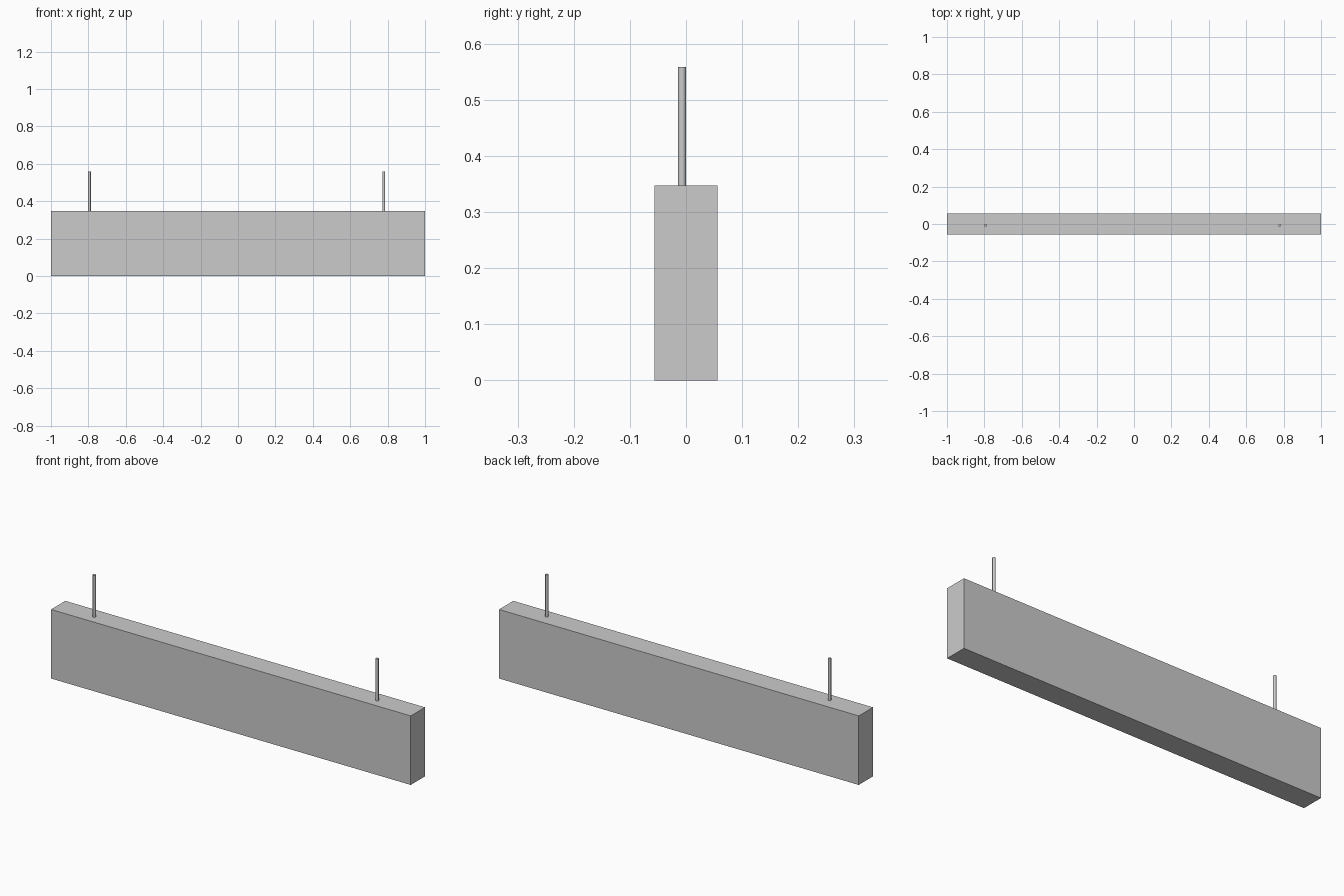
import bpy

if "Cube" in bpy.data.objects:
    bpy.data.objects.remove(bpy.data.objects["Cube"])

BODY_TOP = 0.347
ROD_TOP = 0.558
ROD_RADIUS = 0.0072

# Long rectangular housing
bpy.ops.mesh.primitive_cube_add(size=1, location=(0, 0, BODY_TOP / 2))
body = bpy.context.object
body.name = "housing"
body.scale = (2.0, 0.113, BODY_TOP)
bpy.ops.object.transform_apply(location=False, rotation=False, scale=True)


def hanging_rod(name, x):
    bpy.ops.mesh.primitive_cylinder_add(
        vertices=24, radius=ROD_RADIUS, depth=ROD_TOP - BODY_TOP,
        location=(x, -0.0071, (ROD_TOP + BODY_TOP) / 2))
    bpy.context.object.name = name
    bpy.ops.object.shade_smooth_by_angle()


# Two suspension rods standing on the housing
hanging_rod("left_suspension_rod", -0.794)
hanging_rod("right_suspension_rod", 0.779)
